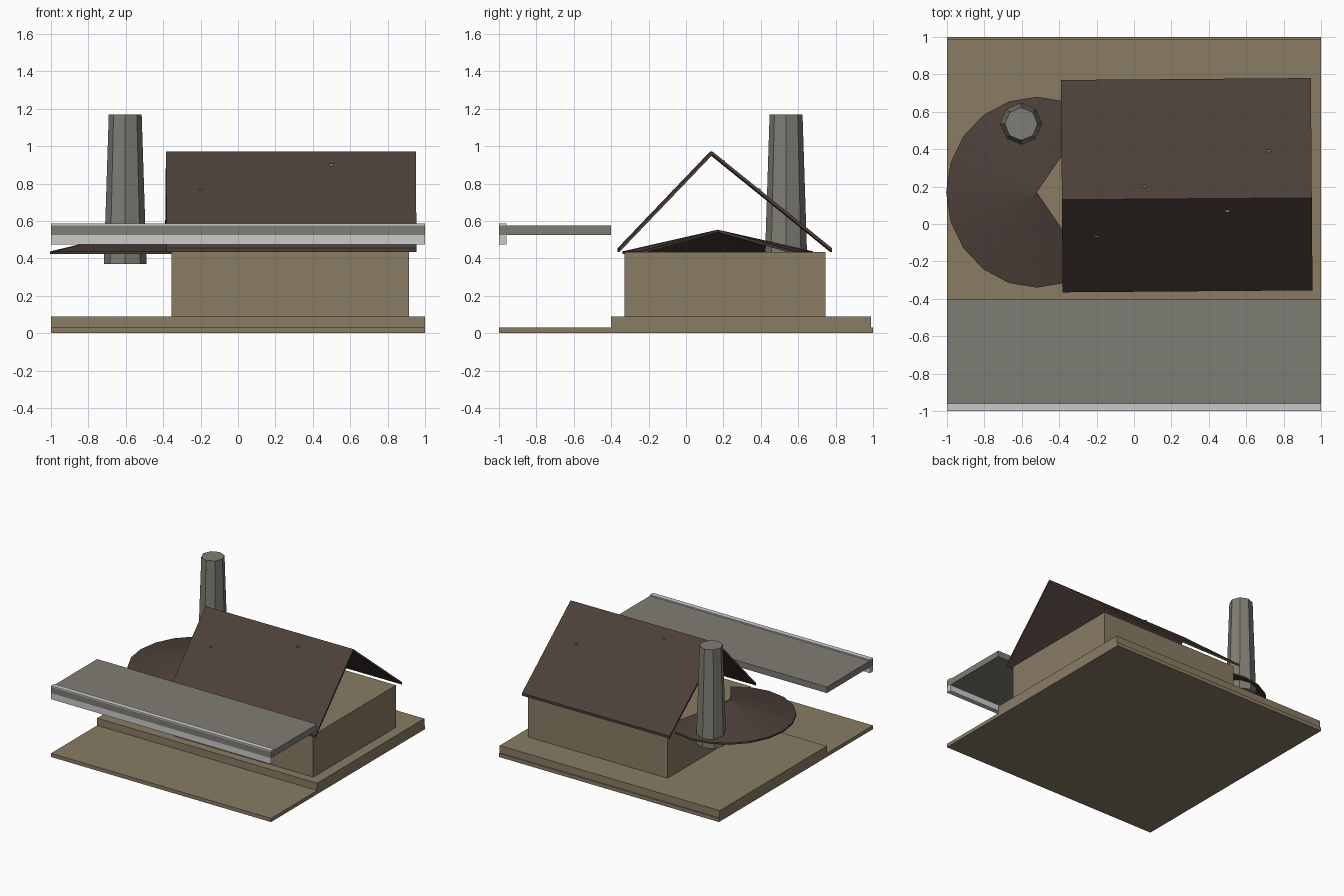
import bpy, bmesh, math
from mathutils import Vector

if "Cube" in bpy.data.objects:
    bpy.data.objects.remove(bpy.data.objects["Cube"])


def material(name, rgb):
    m = bpy.data.materials.new(name)
    m.diffuse_color = (*rgb, 1)
    m.use_nodes = True
    m.node_tree.nodes["Principled BSDF"].inputs["Base Color"].default_value = m.diffuse_color
    return m


TAN = material("tan plaster", (0.25, 0.20, 0.127))
BROWN = material("dark brown roof", (0.072, 0.050, 0.040))
GREY = material("warm grey stone", (0.212, 0.205, 0.172))
WHITE = material("pale trim", (0.60, 0.60, 0.60))


def finish(name, bm, mat):
    bmesh.ops.recalc_face_normals(bm, faces=bm.faces)
    me = bpy.data.meshes.new(name)
    bm.to_mesh(me)
    bm.free()
    me.materials.append(mat)
    ob = bpy.data.objects.new(name, me)
    bpy.context.collection.objects.link(ob)
    return ob


def box(name, lo, hi, mat):
    bm = bmesh.new()
    bmesh.ops.create_cube(bm, size=1)
    for v in bm.verts:
        v.co = Vector([l if c < 0 else h for c, l, h in zip(v.co, lo, hi)])
    return finish(name, bm, mat)


# Ground slab, raised terrace and house body
box("ground_slab", (-1, -1, 0), (1, 1, 0.03), TAN)
box("terrace", (-1, -0.4, 0.03), (1, 0.99, 0.09), TAN)
box("house_walls", (-0.355, -0.33, 0.09), (0.915, 0.745, 0.435), TAN)

# Gable roof: thin folded sheet extruded along x, turned very slightly
profile = [(-0.36, 0.455), (0.135, 0.972), (0.775, 0.455),
           (0.775, 0.435), (0.135, 0.952), (-0.36, 0.435)]
bm = bmesh.new()
left = [bm.verts.new((-0.668, y - 0.21, z)) for y, z in profile]
right = [bm.verts.new((0.668, y - 0.21, z)) for y, z in profile]
for i in range(6):
    j = (i + 1) % 6
    bm.faces.new((left[i], left[j], right[j], right[i]))
for ring in (left, right):
    bm.faces.new((ring[0], ring[1], ring[4], ring[5]))
    bm.faces.new((ring[1], ring[2], ring[3], ring[4]))
roof = finish("gable_roof", bm, BROWN)
roof.location = (0.282, 0.21, 0)
roof.rotation_euler.z = math.radians(0.45)

# Tiny tan pegs poking through the roof slopes
for i, (x, y, z) in enumerate([(-0.2, -0.065, 0.762), (0.5, 0.07, 0.903),
                               (0.055, 0.2, 0.918), (0.72, 0.39, 0.768)]):
    box(f"roof_peg_{i + 1}", (x - 0.01, y - 0.008, z - 0.01),
        (x + 0.01, y + 0.008, z + 0.005), TAN)

# Low round roof: 20-sided cone sheet with a sector left open towards the house
bm = bmesh.new()
rings = []
for dz in (0, -0.014):
    apex = bm.verts.new((-0.52, 0.17, 0.553 + dz))
    rim = []
    for k in range(3, 18):
        a = math.radians(18 * k)
        rim.append(bm.verts.new((-0.52 + 0.51 * math.cos(a) * 0.95,
                                 0.17 + 0.51 * math.sin(a), 0.437 + dz)))
    for p, q in zip(rim, rim[1:]):
        bm.faces.new((apex, p, q))
    rings.append([apex] + rim)
top, low = rings
for i in range(len(top)):
    j = (i + 1) % len(top)
    bm.faces.new((top[i], top[j], low[j], low[i]))
finish("round_roof", bm, BROWN)

# Tapered eight-sided chimney
bm = bmesh.new()
bmesh.ops.create_cone(bm, cap_ends=True, segments=8, radius1=0.114,
                      radius2=0.088, depth=0.80)
chimney = finish("chimney", bm, GREY)
chimney.location = (-0.603, 0.535, 0.77)

# Front canopy with pale trim above and below its outer edge
box("canopy_slab", (-1, -1, 0.525), (1, -0.4, 0.575), GREY)
box("canopy_trim_lower", (-1, -1, 0.475), (1, -0.96, 0.525), WHITE)
box("canopy_trim_upper", (-1, -1, 0.575), (1, -0.96, 0.585), WHITE)
